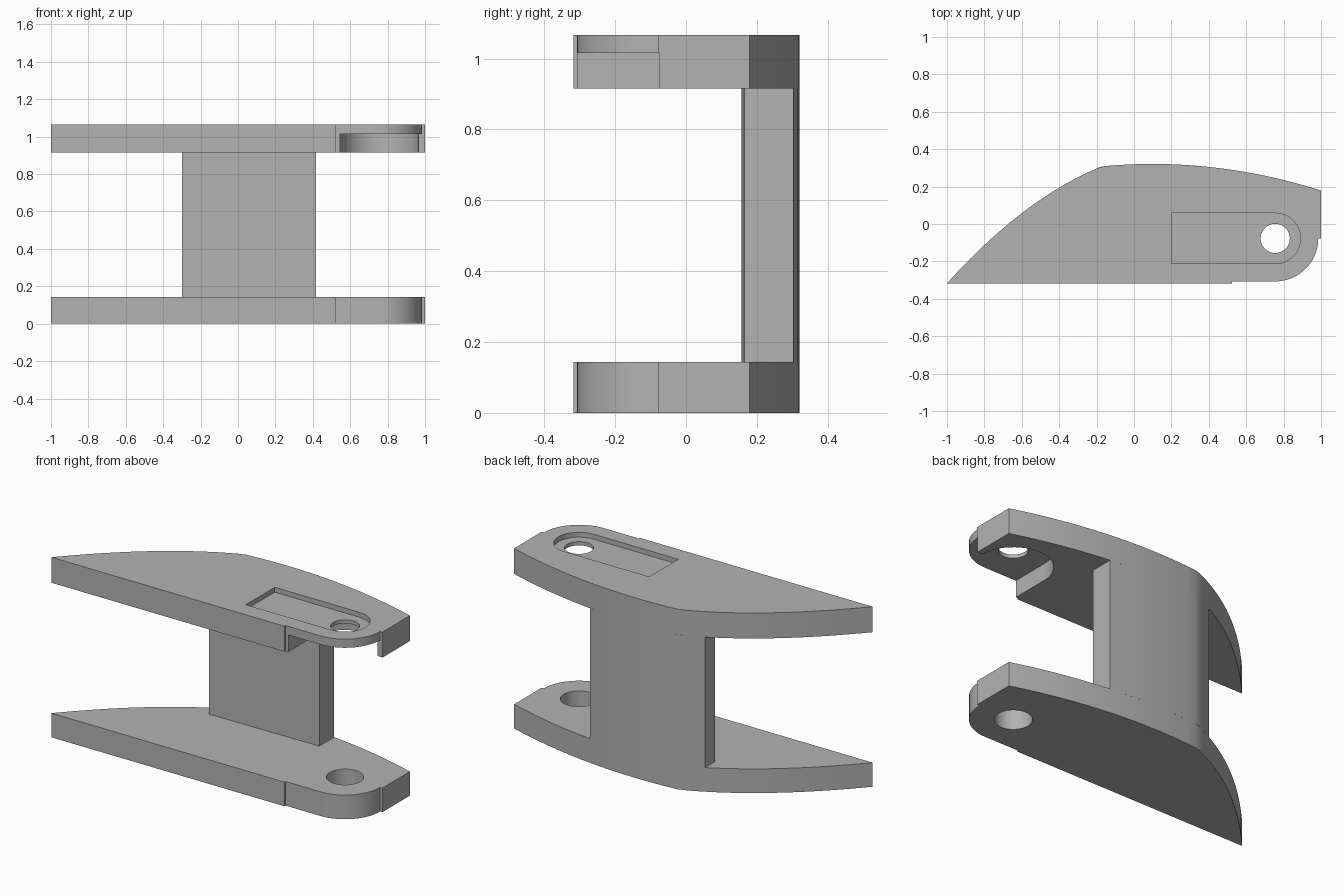
import bpy, bmesh, math

cube = bpy.data.objects.get("Cube")
if cube:
    bpy.data.objects.remove(cube, do_unlink=True)

grey = bpy.data.materials.new("plain grey")
grey.use_nodes = True
grey.diffuse_color = (0.45, 0.45, 0.45, 1)
grey.node_tree.nodes["Principled BSDF"].inputs["Base Color"].default_value = (0.45, 0.45, 0.45, 1)

HX, HY = 0.755, -0.077        # pivot hole centre
RIDGE = -0.16                 # where the two back curves meet
LOW_TOP, UP_BASE, TOP = 0.143, 0.915, 1.066


def back_y(x):
    """Height of the curved back edge at x."""
    if x < RIDGE:
        t = (x + 1) / (RIDGE + 1)
        return -0.317 + 0.63 * t + 0.30 * t * (1 - t)
    return 0.321 - 0.175 * (x - 0.1) ** 2


def back_points(x0, x1, n):
    return [(x, back_y(x)) for x in (x0 + (x1 - x0) * i / n for i in range(n + 1))]


def arc(r, a0, a1, n=24):
    angles = [math.radians(a0 + (a1 - a0) * i / n) for i in range(n + 1)]
    return [(HX + r * math.cos(a), HY + r * math.sin(a)) for a in angles]


def prism(name, points, z0, z1):
    """Extrude a closed outline from z0 to z1."""
    bm = bmesh.new()
    face = bm.faces.new([bm.verts.new((x, y, z0)) for x, y in points])
    top = bmesh.ops.extrude_face_region(bm, geom=[face])["geom"]
    bmesh.ops.translate(bm, vec=(0, 0, z1 - z0),
                        verts=[v for v in top if isinstance(v, bmesh.types.BMVert)])
    bmesh.ops.recalc_face_normals(bm, faces=bm.faces)
    mesh = bpy.data.meshes.new(name)
    bm.to_mesh(mesh)
    bm.free()
    mesh.materials.append(grey)
    obj = bpy.data.objects.new(name, mesh)
    bpy.context.collection.objects.link(obj)
    return obj


def activate(obj):
    bpy.ops.object.select_all(action="DESELECT")
    obj.select_set(True)
    bpy.context.view_layer.objects.active = obj


def cut(obj, points, z0, z1):
    cutter = prism("cutter", points, z0, z1)
    cutter.hide_render = True
    mod = obj.modifiers.new("cut", "BOOLEAN")
    mod.operation, mod.solver, mod.object = "DIFFERENCE", "EXACT", cutter
    activate(obj)
    bpy.ops.object.modifier_apply(modifier=mod.name)
    bpy.data.objects.remove(cutter, do_unlink=True)


# Shared plate outline: curved back, square side, rounded pivot end, small front step
outline = (back_points(-1, RIDGE, 20) + back_points(RIDGE, 1, 20)[1:]
           + [(1, HY)] + arc(0.23, 0, -90)
           + [(0.525, HY - 0.23), (0.525, -0.317)])

# Lower plate with its pivot hole
lower = prism("lower_plate", outline, 0, LOW_TOP)
cut(lower, arc(0.1, 0, 352.5, 47), -0.1, 0.3)

# Upper plate: knuckle pocket below, shallow slot above, pivot hole through
upper = prism("upper_plate", outline, UP_BASE, TOP)
cut(upper, [(0.545, -0.4), (1.1, -0.4), (1.1, HY + 0.001)] + arc(0.21, 0.5, 180), 0.8, 1.015)
cut(upper, arc(0.135, -90, 90) + [(0.2, HY + 0.135), (0.2, HY - 0.135)], 1.037, 1.2)
cut(upper, arc(0.078, 0, 352.5, 47), 0.8, 1.2)

# Upright web joining the plates, flush with their curved back
web = prism("web", back_points(-0.3, RIDGE, 6) + back_points(RIDGE, 0.417, 12)[1:]
            + [(0.417, 0.165), (-0.3, 0.157)], LOW_TOP, UP_BASE)

for part in (lower, upper, web):
    activate(part)
    bpy.ops.object.shade_smooth_by_angle(angle=math.radians(25))
